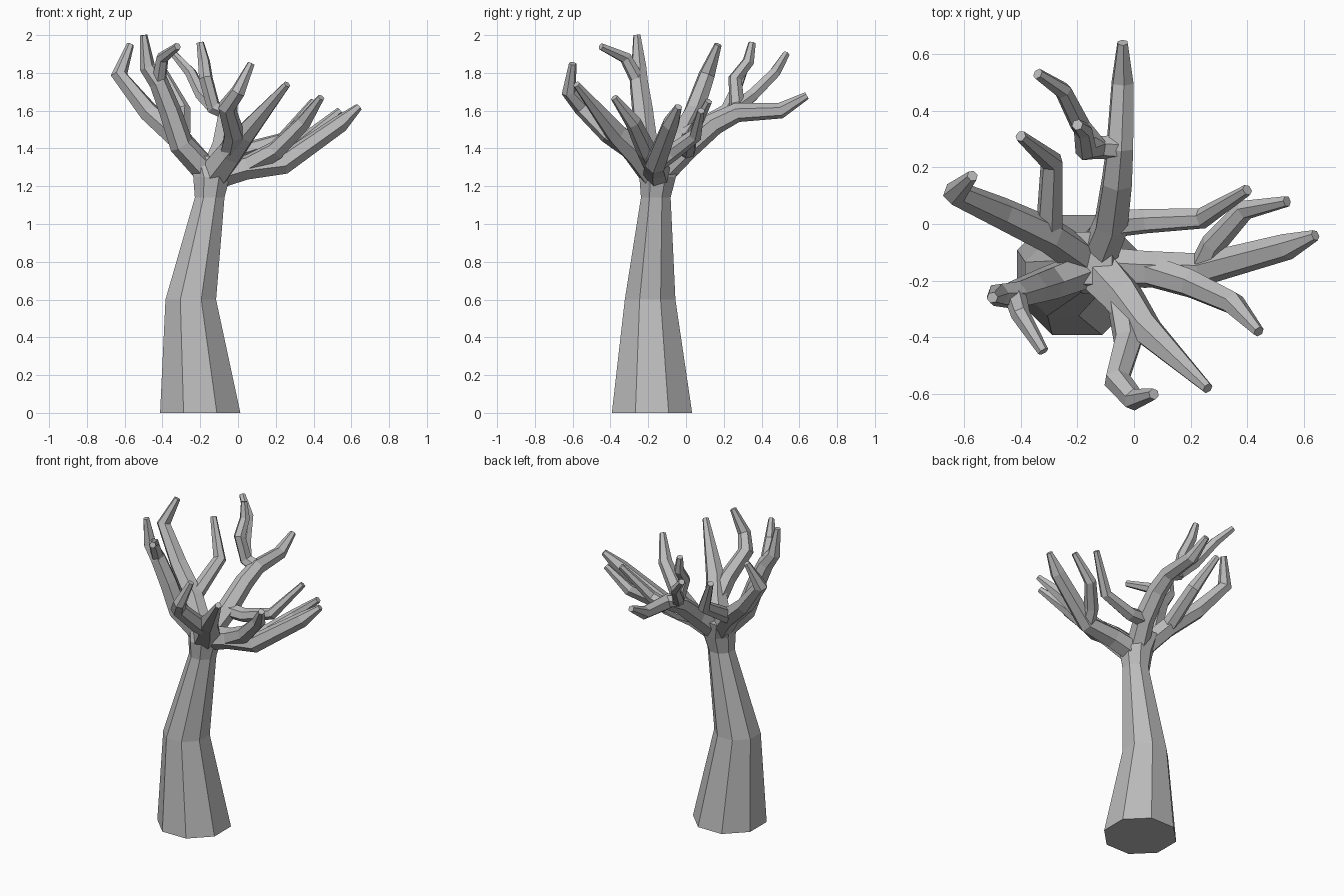
import bpy, bmesh, math
from mathutils import Vector

cube = bpy.data.objects.get("Cube")
if cube:
    bpy.data.objects.remove(cube)

# One flat grey for the whole tree
GREY = (0.5, 0.5, 0.5, 1)
bark = bpy.data.materials.new("grey bark")
bark.use_nodes = True
bark.diffuse_color = GREY
bark.node_tree.nodes["Principled BSDF"].inputs["Base Color"].default_value = GREY


def ring_frames(points, level):
    """Give each point two cross-section directions, carried along without twist."""
    side = Vector((1, 0, 0))
    for index, point in enumerate(points):
        before = points[max(index - 1, 0)]
        after = points[min(index + 1, len(points) - 1)]
        if level:
            axis = Vector((0, 0, 1))
        else:
            axis = ((after - point).normalized() + (point - before).normalized()).normalized()
            if index == 0:
                side = axis.orthogonal()
        side = (side - axis * side.dot(axis)).normalized()
        yield side, axis.cross(side)


def loft(name, points, radii, sides, level=False):
    """Skin a closed faceted tube around a path."""
    bm = bmesh.new()
    rings = []
    for point, radius, (side, other) in zip(points, radii, ring_frames(points, level)):
        angles = [math.tau * (corner + 0.5) / sides for corner in range(sides)]
        rings.append([bm.verts.new(point + radius * (side * math.cos(angle) + other * math.sin(angle)))
                      for angle in angles])
    for lower, upper in zip(rings, rings[1:]):
        for corner in range(sides):
            following = (corner + 1) % sides
            bm.faces.new((lower[corner], lower[following], upper[following], upper[corner]))
    for end_ring in (rings[0], rings[-1]):
        bm.faces.new(end_ring)
    bmesh.ops.recalc_face_normals(bm, faces=bm.faces)
    mesh = bpy.data.meshes.new(name)
    bm.to_mesh(mesh)
    bm.free()
    mesh.materials.append(bark)
    bpy.context.collection.objects.link(bpy.data.objects.new(name, mesh))


def branch(name, start, thickness, *bends):
    """Grow a six-sided branch from a fork, thinning fastest at the tip; return its points."""
    tip_radius = 0.02
    points = [start] + [Vector(bend) for bend in bends]
    last = len(points) - 1
    radii = [tip_radius + (thickness - tip_radius) * math.sqrt(1 - index / last)
             for index in range(len(points))]
    loft(name, points, radii, sides=6)
    return points


# Trunk: eight-sided, flared at the foot and swelling again at the crown
foot = Vector((-.2, -.18, 0))
knee = Vector((-.25, -.19, .6))
neck = Vector((-.15, -.16, 1.14))
crown = Vector((-.14, -.15, 1.25))
fork = Vector((-.17, -.12, 1.36))
loft("trunk", [foot, knee, neck, crown, fork], [.23, .145, .085, .105, .1], sides=8, level=True)

# Back bough, its upright twig and hooked twig, and a branch to the left
back = branch("back_bough", crown, .07, (-.08, 0, 1.4), (-.06, .15, 1.53),
              (-.05, .27, 1.59), (-.04, .5, 1.6), (-.04, .64, 1.68))
upright = branch("back_upright_twig", back[3], .045, (-.13, .27, 1.62), (-.17, .26, 1.77),
                 (-.18, .33, 1.86), (-.2, .35, 1.96))
branch("back_hooked_twig", upright[1], .04, (-.19, .35, 1.68), (-.25, .47, 1.8), (-.34, .53, 1.9))
branch("back_left_branch", back[1], .05, (.04, .01, 1.39), (.24, .02, 1.45), (.4, .12, 1.65))

# Right bough and the branch behind it
right = branch("right_bough", crown, .07, (-.3, -.04, 1.44), (-.47, .04, 1.59),
               (-.63, .11, 1.79), (-.57, .17, 1.95))
branch("right_back_branch", right[1], .05, (-.29, .22, 1.6), (-.4, .31, 1.82))

# Right front bough and its twig
right_front = branch("right_front_bough", crown, .07, (-.3, -.21, 1.42), (-.36, -.23, 1.6),
                     (-.42, -.25, 1.75), (-.48, -.25, 1.83), (-.5, -.26, 2))
branch("right_front_twig", right_front[3], .04, (-.4, -.32, 1.88), (-.32, -.45, 1.94))

# Front bough and its hooked twig
front = branch("front_bough", crown, .09, (-.04, -.26, 1.38), (.04, -.37, 1.48), (.26, -.58, 1.74))
branch("front_hooked_twig", front[1], .06, (-.02, -.41, 1.48), (-.06, -.55, 1.62),
       (0, -.62, 1.7), (.07, -.6, 1.85))

# Left bough with a branch on each side
left = branch("left_bough", crown, .075, (.04, -.16, 1.3), (.24, -.16, 1.32),
              (.54, -.08, 1.53), (.64, -.04, 1.62))
branch("left_back_branch", left[2], .05, (.28, -.07, 1.38), (.39, .05, 1.47), (.54, .08, 1.6))
branch("left_front_branch", left[1], .06, (.2, -.21, 1.39), (.35, -.28, 1.54), (.44, -.38, 1.67))
